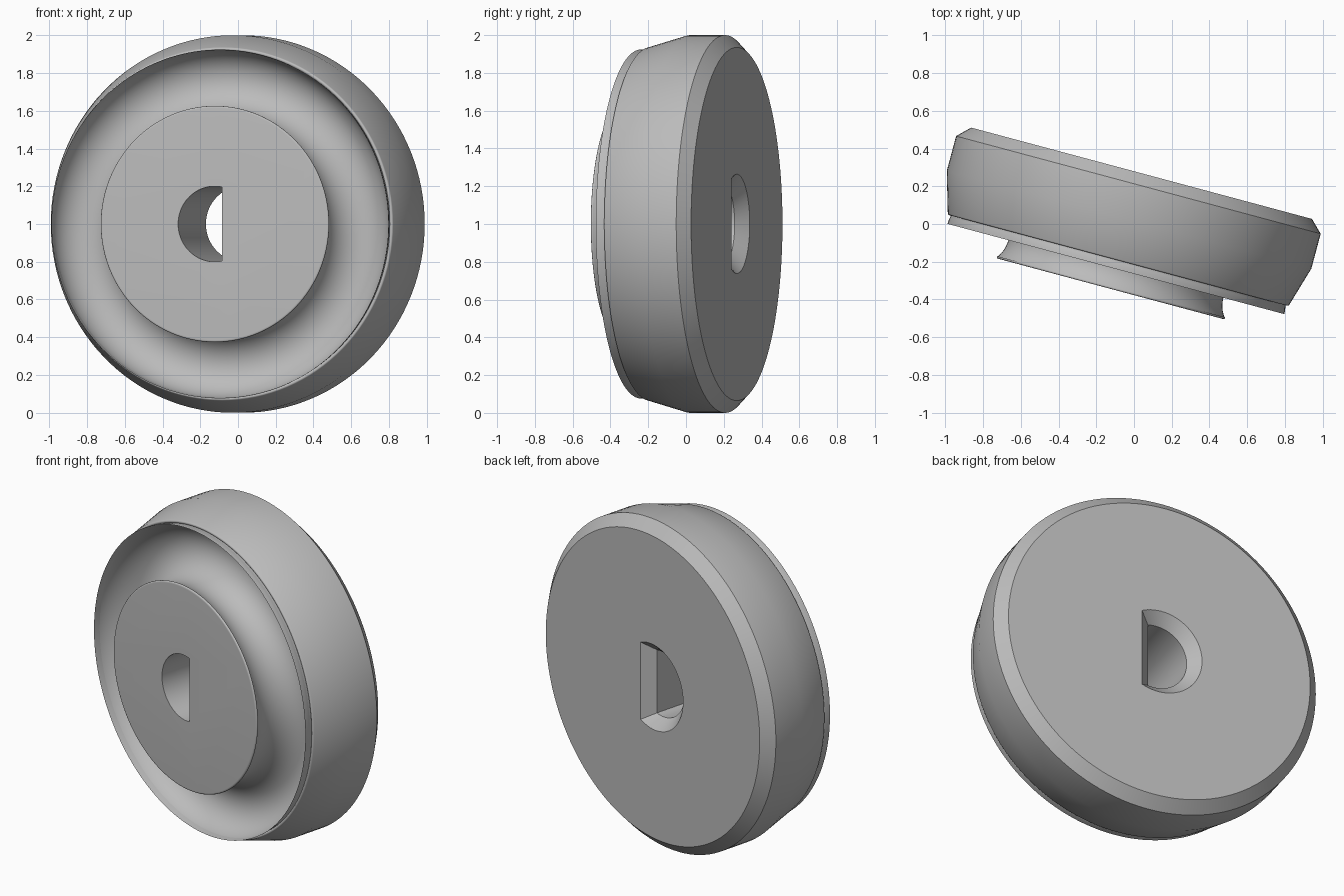
import bpy, bmesh, math
from mathutils import Matrix

if "Cube" in bpy.data.objects:
    bpy.data.objects.remove(bpy.data.objects["Cube"], do_unlink=True)

SEGMENTS = 128
PLACE = Matrix.Translation((-0.03, 0.008, 1.0)) @ Matrix.Rotation(math.radians(-15), 4, "Z")


def arc(cx, cy, radius, start, end, steps):
    """Points on a circular arc, angles in degrees."""
    angles = [math.radians(start + (end - start) * i / steps) for i in range(steps + 1)]
    return [(cx + radius * math.cos(a), cy + radius * math.sin(a)) for a in angles]


def loft(name, rings):
    """Skin a stack of equal-length rings and cap both ends."""
    bm = bmesh.new()
    loops = [[bm.verts.new(p) for p in ring] for ring in rings]
    for a, b in zip(loops, loops[1:]):
        for i in range(len(a)):
            j = (i + 1) % len(a)
            bm.faces.new((a[i], a[j], b[j], b[i]))
    bm.faces.new(loops[0])
    bm.faces.new(loops[-1])
    bmesh.ops.recalc_face_normals(bm, faces=bm.faces)
    mesh = bpy.data.meshes.new(name)
    bm.to_mesh(mesh)
    bm.free()
    obj = bpy.data.objects.new(name, mesh)
    bpy.context.collection.objects.link(obj)
    obj.matrix_world = PLACE
    return obj


def circle_ring(r, y):
    steps = [math.tau * i / SEGMENTS for i in range(SEGMENTS)]
    return [(r * math.cos(t), y, r * math.sin(t)) for t in steps]


def d_ring(r, flat, y):
    """Circle with its +x side cut off at a flat."""
    start = math.acos(flat / r)
    return [(x, y, z) for x, z in
            arc(0, 0, r, math.degrees(start), 360 - math.degrees(start), 48)]


# Wheel profile (radius, depth): hub face, round groove, rounded rim, taper, back chamfer
profile = [(0.615, -0.364)]
profile += arc(0.618, -0.356, 0.008, -70, 30, 4)
profile += arc(0.757, -0.255, 0.167, 216, 0, 36)
profile += arc(0.927, -0.198, 0.010, 200, 345, 6)
profile += [(1.0, 0.015), (1.0, 0.206), (0.935, 0.27)]
wheel = loft("grooved_wheel", [circle_ring(r, y) for r, y in profile])

# D-shaped shaft hole, flared at the back
cutter = loft("shaft_hole_cutter", [d_ring(0.2, 0.041, -0.5), d_ring(0.2, 0.041, 0.205),
                                    d_ring(0.325, 0.166, 0.33)])
cutter.hide_render = True
hole = wheel.modifiers.new("shaft_hole", "BOOLEAN")
hole.operation = "DIFFERENCE"
hole.solver = "EXACT"
hole.object = cutter

bpy.ops.object.select_all(action="DESELECT")
bpy.context.view_layer.objects.active = wheel
wheel.select_set(True)
bpy.ops.object.modifier_apply(modifier=hole.name)
bpy.data.objects.remove(cutter, do_unlink=True)
bpy.ops.object.shade_smooth_by_angle(angle=math.radians(28))

# Single grey material
grey = bpy.data.materials.new("plain_grey")
grey.use_nodes = True
color = (0.5, 0.5, 0.5, 1.0)
grey.diffuse_color = color
grey.node_tree.nodes["Principled BSDF"].inputs["Base Color"].default_value = color
wheel.data.materials.clear()
wheel.data.materials.append(grey)
